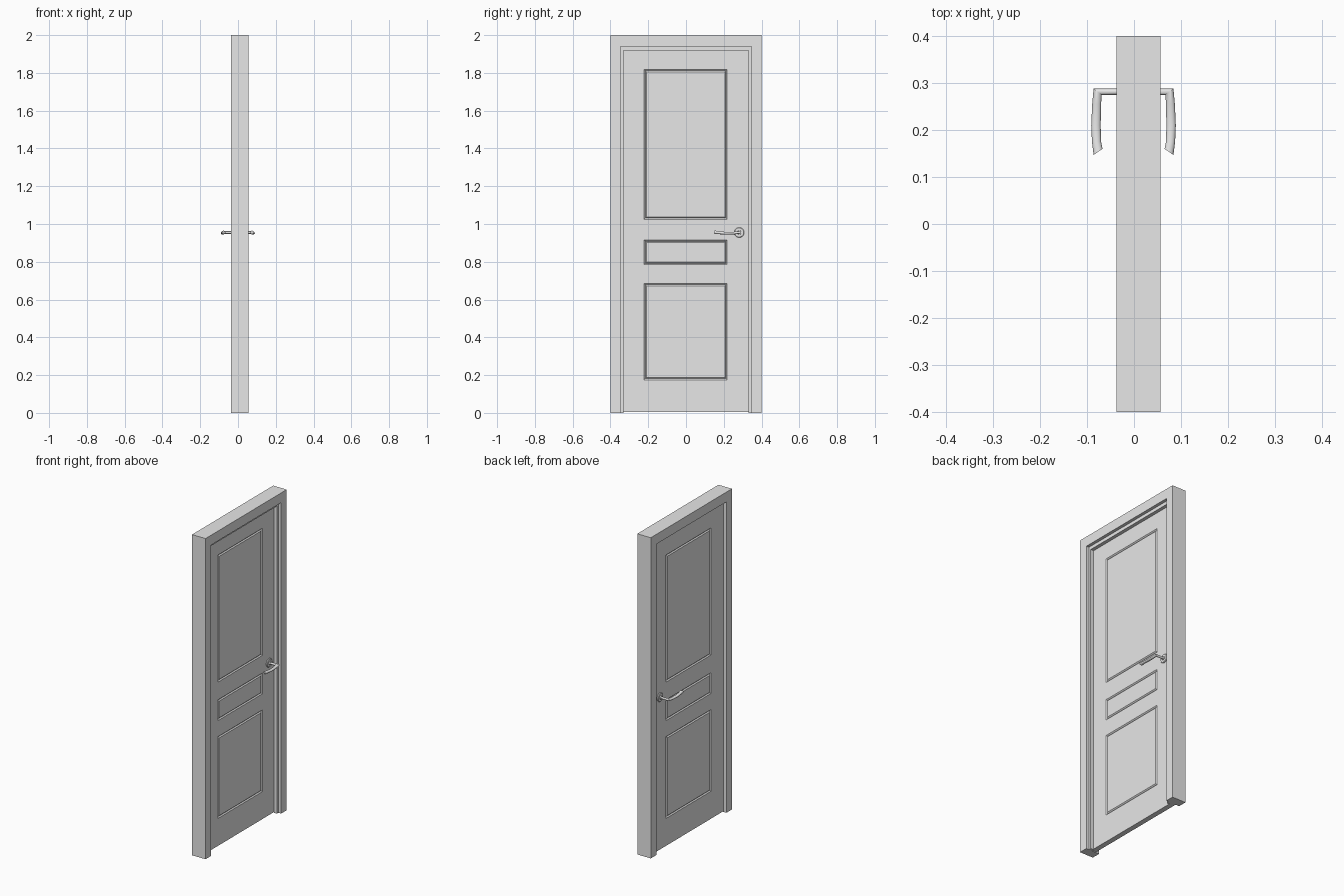
import bpy, bmesh, math
from mathutils import Vector

if "Cube" in bpy.data.objects:
    bpy.data.objects.remove(bpy.data.objects["Cube"])

grey = bpy.data.materials.new("plain_grey")
grey.use_nodes = True
grey.diffuse_color = (0.8, 0.8, 0.8, 1)
grey.node_tree.nodes["Principled BSDF"].inputs["Base Color"].default_value = grey.diffuse_color


def finish(bm, name, smooth=False):
    bmesh.ops.recalc_face_normals(bm, faces=bm.faces)
    mesh = bpy.data.meshes.new(name)
    bm.to_mesh(mesh)
    bm.free()
    mesh.materials.append(grey)
    obj = bpy.data.objects.new(name, mesh)
    bpy.context.collection.objects.link(obj)
    if smooth:
        bpy.ops.object.select_all(action='DESELECT')
        obj.select_set(True)
        bpy.context.view_layer.objects.active = obj
        bpy.ops.object.shade_smooth_by_angle(angle=math.radians(40))
    return obj


def loft(bm, sections):
    """Join closed rings of points into a capped tube."""
    rings = [[bm.verts.new(p) for p in ring] for ring in sections]
    for a, b in zip(rings, rings[1:]):
        for i in range(len(a)):
            j = (i + 1) % len(a)
            bm.faces.new((a[i], a[j], b[j], b[i]))
    bm.faces.new(rings[0])
    bm.faces.new(rings[-1])


HALF_WIDTH, HEIGHT = 0.4, 2.0
BACK, FRONT = -0.037, 0.056
LEAF = 0.016            # half thickness of the door leaf
HANDLE_Y, HANDLE_Z = 0.2815, 0.955

# Door frame: stepped profile (x, side inset, top inset) carried round three sides
rebate, stop = (0.0545, 0.061), (0.07, 0.082)
profile = [(BACK, (0, 0)), (BACK, rebate), (LEAF, rebate), (LEAF, stop),
           (0.037, stop), (0.037, rebate), (FRONT, rebate), (FRONT, (0, 0))]
bm = bmesh.new()
sections = []
for side, top in ((-1, 0), (-1, 1), (1, 1), (1, 0)):
    sections.append([(x, side * (HALF_WIDTH - s), top * (HEIGHT - t))
                     for x, (s, t) in profile])
loft(bm, sections)
finish(bm, "door_frame")

# Door leaf: slab split around its panels, each panel edged by a groove
panels = [(0.175, 0.685), (0.785, 0.915), (1.025, 1.818)]
ys = [-0.345, -0.222, 0.218, 0.345]
zs = [0.004] + [z for p in panels for z in p] + [1.9385]
bm = bmesh.new()
grid = [[bm.verts.new((-LEAF, y, z)) for z in zs] for y in ys]
for i in range(len(ys) - 1):
    for j in range(len(zs) - 1):
        bm.faces.new((grid[i][j], grid[i + 1][j], grid[i + 1][j + 1], grid[i][j + 1]))
back = bm.faces[:]
moved = bmesh.ops.extrude_face_region(bm, geom=back, use_keep_orig=True)["geom"]
bmesh.ops.translate(bm, vec=(2 * LEAF, 0, 0),
                    verts=[g for g in moved if isinstance(g, bmesh.types.BMVert)])
bmesh.ops.recalc_face_normals(bm, faces=bm.faces)
bm.normal_update()


def is_panel(face):
    c = face.calc_center_median()
    return (abs(face.normal.x) > 0.9 and ys[1] < c.y < ys[2]
            and any(lo < c.z < hi for lo, hi in panels))


fields = [f for f in bm.faces if is_panel(f)]
for depth in (-0.006, 0.006):
    bmesh.ops.inset_individual(bm, faces=fields, thickness=0.009, depth=depth)
finish(bm, "door_leaf")

# Lever stations: outer (x, y), inner (x, y), height shift, half height
lever = [((0.014, 0.288), (0.014, 0.275), 0, 0.0065),
         ((0.085, 0.288), (0.068, 0.275), 0, 0.0075),
         ((0.088, 0.255), (0.069, 0.255), -0.003, 0.007),
         ((0.090, 0.210), (0.070, 0.210), -0.004, 0.007),
         ((0.0885, 0.175), (0.069, 0.175), -0.001, 0.008),
         ((0.085, 0.147), (0.066, 0.160), 0.001, 0.009)]
SIDES = 20
angles = [2 * math.pi * k / SIDES for k in range(SIDES)]

for name, side in (("front", 1), ("back", -1)):
    # Lever handle, oval in section
    bm = bmesh.new()
    sections = []
    for outer, inner, lift, tall in lever:
        o, n = Vector(outer), Vector(inner)
        mid, half = (o + n) / 2, (o - n) / 2
        ring = []
        for a in angles:
            p = mid + half * math.cos(a)
            ring.append((side * p.x - 0.001, p.y, HANDLE_Z + lift + tall * math.sin(a)))
        sections.append(ring)
    loft(bm, sections)
    finish(bm, name + "_lever", True)

    # Round rose with a softened rim and a small collar
    bm = bmesh.new()
    rose = [(0.027, LEAF - 0.002), (0.027, LEAF + 0.004), (0.024, LEAF + 0.007),
            (0.011, LEAF + 0.007), (0.010, LEAF + 0.013)]
    loft(bm, [[(side * x, HANDLE_Y + r * math.cos(a), HANDLE_Z + r * math.sin(a))
               for a in angles] for r, x in rose])
    finish(bm, name + "_rose", True)
